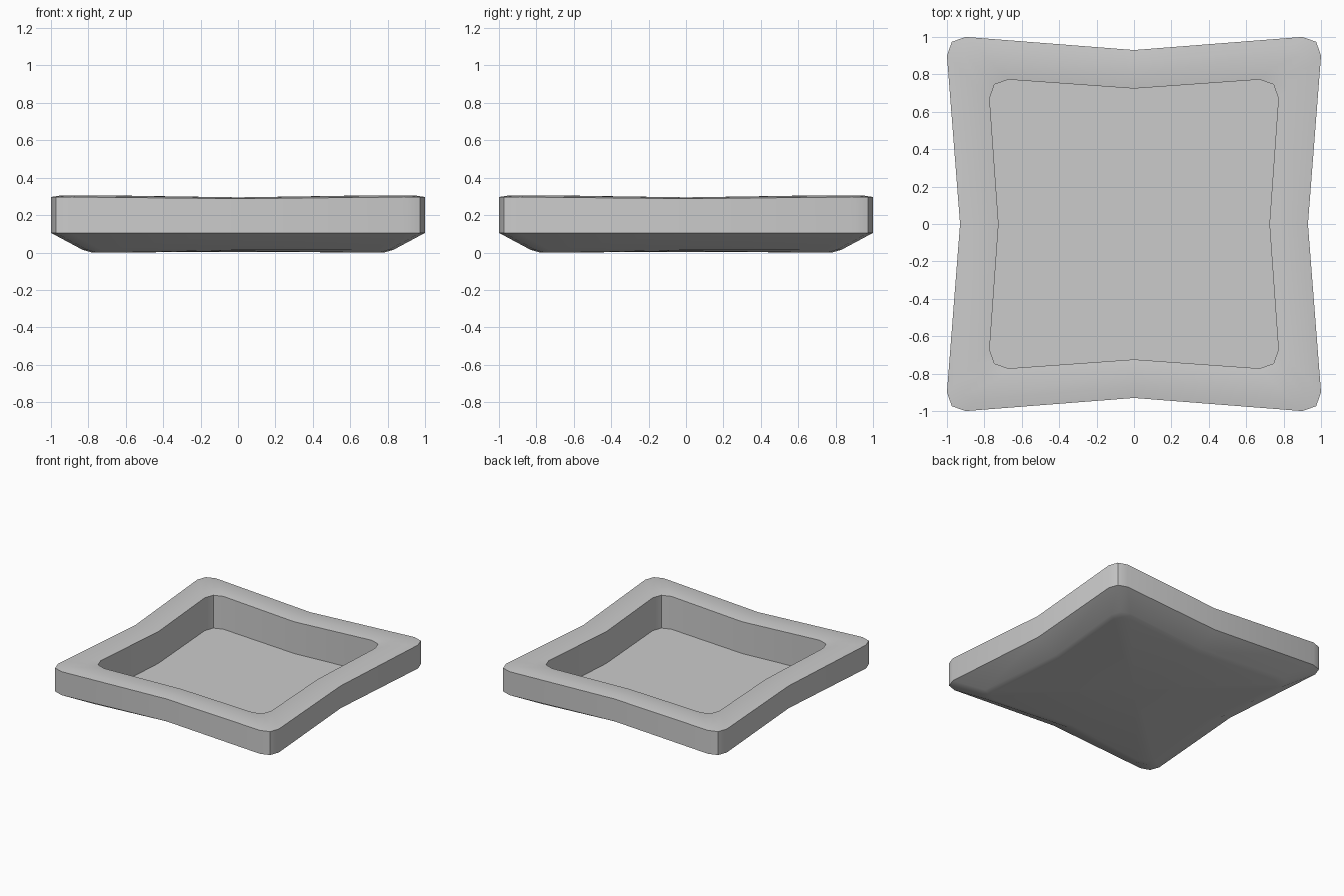
import bpy, bmesh, math

if "Cube" in bpy.data.objects:
    bpy.data.objects.remove(bpy.data.objects["Cube"])


def outline(corner, mid, chamfer):
    """Pinched square: one waist point and three corner points per side."""
    quarter = [(mid, 0), (corner, corner - chamfer),
               (corner - chamfer * 0.26, corner - chamfer * 0.26),
               (corner - chamfer, corner)]
    pts = []
    for k in range(4):
        c, s = round(math.cos(k * math.pi / 2)), round(math.sin(k * math.pi / 2))
        pts += [(x * c - y * s, x * s + y * c) for x, y in quarter]
    return pts


# Cross-section: corner reach, waist reach, chamfer, corner height, waist height
SECTIONS = [
    (0.78, 0.71, 0.09, 0.000, 0.008),   # underside
    (0.83, 0.76, 0.10, 0.014, 0.014),
    (1.00, 0.93, 0.10, 0.105, 0.105),   # sloped base
    (1.00, 0.93, 0.10, 0.297, 0.288),   # outer wall
    (0.94, 0.87, 0.10, 0.306, 0.295),   # crowned rim
    (0.83, 0.78, 0.10, 0.306, 0.295),
    (0.772, 0.724, 0.10, 0.297, 0.288),
    (0.772, 0.724, 0.10, 0.028, 0.028), # inner wall down to the floor
]

bm = bmesh.new()
rings = []
for corner, mid, chamfer, zc, zm in SECTIONS:
    rings.append([bm.verts.new((x, y, zm if i % 4 == 0 else zc))
                  for i, (x, y) in enumerate(outline(corner, mid, chamfer))])
for a, b in zip(rings, rings[1:]):
    n = len(a)
    for i in range(n):
        j = (i + 1) % n
        bm.faces.new((a[i], a[j], b[j], b[i]))

# Underside and floor panels
for ring, z, flip in ((rings[0], 0.004, True), (rings[-1], 0.028, False)):
    hub = bm.verts.new((0, 0, z))
    for i in range(len(ring)):
        tri = (ring[i], ring[(i + 1) % len(ring)], hub)
        bm.faces.new(tri[::-1] if flip else tri)
bmesh.ops.recalc_face_normals(bm, faces=bm.faces)

mesh = bpy.data.meshes.new("square_tray")
bm.to_mesh(mesh)
bm.free()
tray = bpy.data.objects.new("square_tray", mesh)
bpy.context.collection.objects.link(tray)
bpy.context.view_layer.objects.active = tray
tray.select_set(True)
bpy.ops.object.shade_smooth_by_angle(angle=math.radians(25))
